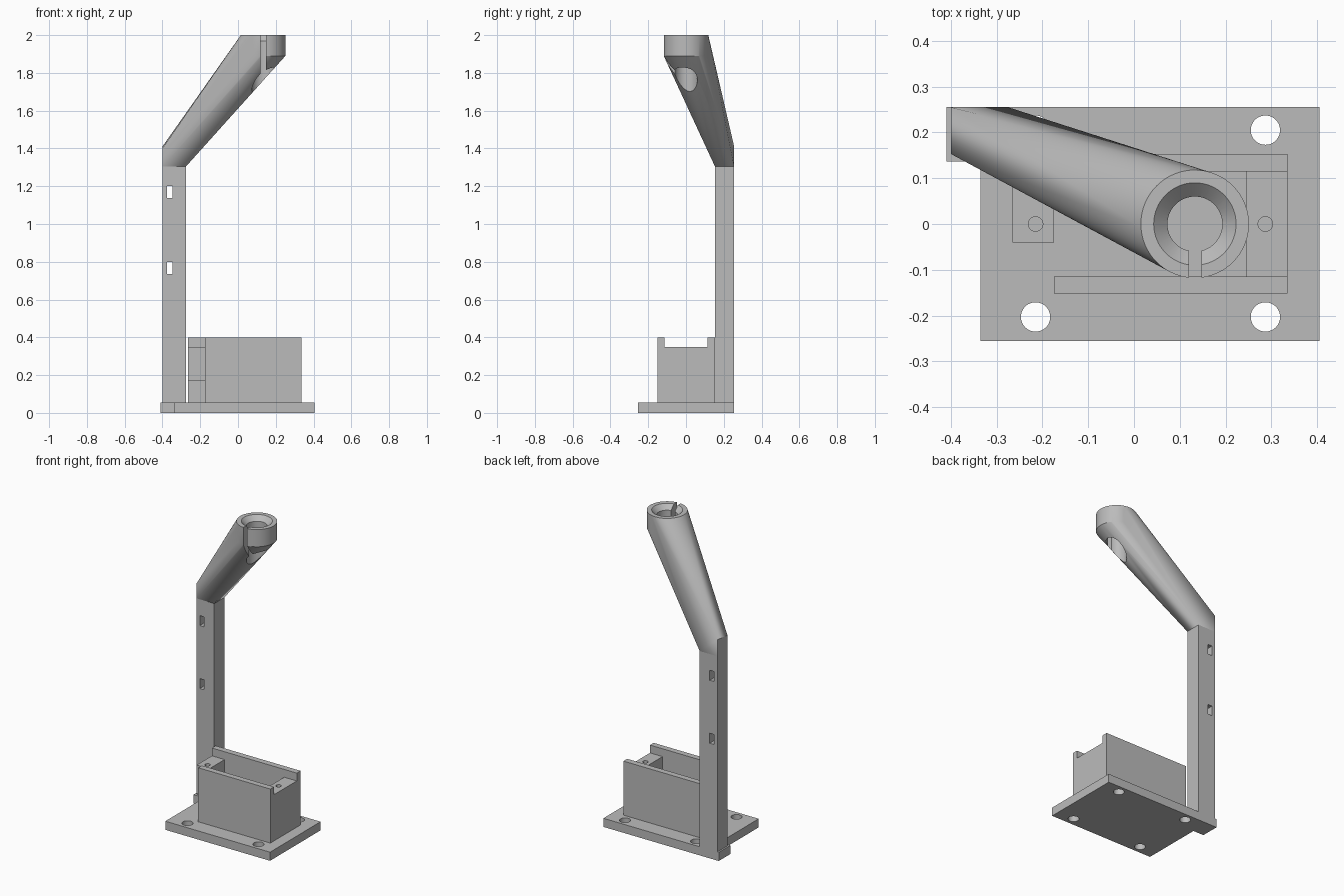
import bpy, bmesh, math
from mathutils import Vector

old = bpy.data.objects.get("Cube")
if old:
    bpy.data.objects.remove(old, do_unlink=True)

# One plain grey plastic
grey = bpy.data.materials.new("grey_plastic")
grey.use_nodes = True
GREY = (0.5, 0.5, 0.5, 1)
grey.diffuse_color = GREY
grey.node_tree.nodes["Principled BSDF"].inputs["Base Color"].default_value = GREY


def finish(name, bm):
    bmesh.ops.recalc_face_normals(bm, faces=bm.faces)
    mesh = bpy.data.meshes.new(name)
    bm.to_mesh(mesh)
    bm.free()
    mesh.materials.append(grey)
    ob = bpy.data.objects.new(name, mesh)
    bpy.context.collection.objects.link(ob)
    return ob


def box(name, x, y, z):
    bm = bmesh.new()
    bmesh.ops.create_cube(bm, size=1)
    for v in bm.verts:
        v.co = [r[0] if c < 0 else r[1] for c, r in zip(v.co, (x, y, z))]
    return finish(name, bm)


def cone(name, centre, r_low, r_top, z, sides=48):
    bm = bmesh.new()
    bmesh.ops.create_cone(bm, cap_ends=True, segments=sides, radius1=r_low,
                          radius2=r_top, depth=z[1] - z[0])
    bmesh.ops.translate(bm, verts=bm.verts, vec=(*centre, sum(z) / 2))
    return finish(name, bm)


def cut(target, *cutters):
    bpy.context.view_layer.objects.active = target
    for c in cutters:
        c.hide_render = True
        mod = target.modifiers.new("cut", 'BOOLEAN')
        mod.operation = 'DIFFERENCE'
        mod.solver = 'EXACT'
        mod.object = c
        bpy.ops.object.modifier_apply(modifier=mod.name)
        bpy.data.objects.remove(c, do_unlink=True)


def smooth(ob):
    bpy.ops.object.select_all(action='DESELECT')
    ob.select_set(True)
    bpy.context.view_layer.objects.active = ob
    bpy.ops.object.shade_smooth_by_angle(angle=math.radians(25))


FLOOR = 0.055
LEFT, RIGHT = -0.215, 0.287      # fastener columns
ROWS = (-0.203, 0.205)

# Base plate with four mounting holes, and the corner tab under the post
plate = box("base_plate", (-0.335, 0.405), (-0.255, 0.255), (0, FLOOR))
cut(plate, *[cone("hole", (x, y), 0.032, 0.032, (-0.1, 0.2))
             for x in (LEFT, RIGHT) for y in ROWS])
smooth(plate)
box("corner_tab", (-0.41, -0.335), (0.137, 0.255), (0, FLOOR))

# Open holder: two long walls and two lower screw blocks
box("holder_front_wall", (-0.175, 0.335), (-0.152, -0.115), (FLOOR, 0.4))
box("holder_back_wall", (-0.265, 0.335), (0.115, 0.153), (FLOOR, 0.4))
end_block = box("holder_end_block", (0.246, 0.335), (-0.115, 0.115), (FLOOR, 0.35))
bracket = box("holder_bracket", (-0.265, -0.175), (-0.04, 0.115), (0.17, 0.35))
for block, x in ((end_block, RIGHT), (bracket, LEFT)):
    cut(block, cone("screw_hole", (x, 0), 0.016, 0.016, (0.25, 0.4), 24))
    smooth(block)

# Upright post with two cable-tie slots
PX, PY, POST_TOP = (-0.4, -0.275), (0.153, 0.255), 1.305
post = box("post", PX, PY, (FLOOR, POST_TOP))
cut(post, *[box("slot", (-0.377, -0.346), (0, 0.4), (z, z + 0.064))
            for z in (0.735, 1.137)])

# Arm: hull stretched from the post top to the round head
HEAD, RADIUS = (0.133, 0), 0.118
bm = bmesh.new()
for x in PX:
    for y in PY:
        bm.verts.new((x, y, POST_TOP))
for y, z in zip(PY, (1.4, 1.41)):
    bm.verts.new((PX[0], y, z))
for i in range(96):
    a = math.tau * i / 96
    for z in (1.89, 2.0):
        bm.verts.new((HEAD[0] + RADIUS * math.cos(a), RADIUS * math.sin(a), z))
hull = bmesh.ops.convex_hull(bm, input=bm.verts)
loose = [v for v in bm.verts if not v.link_faces]
bmesh.ops.delete(bm, geom=loose, context='VERTS')
bmesh.ops.dissolve_limit(bm, angle_limit=0.002, verts=bm.verts, edges=bm.edges)
arm = finish("arm", bm)

# Vertical bore, bevelled mouth and front slit in the head
cut(arm,
    cone("bore", HEAD, 0.06, 0.06, (1.5, 2.1), 64),
    cone("mouth", HEAD, 0.05, 0.1, (1.96, 2.01), 64),
    box("slit", (0.12, 0.147), (-0.3, -0.03), (1.5, 2.1)))
smooth(arm)
